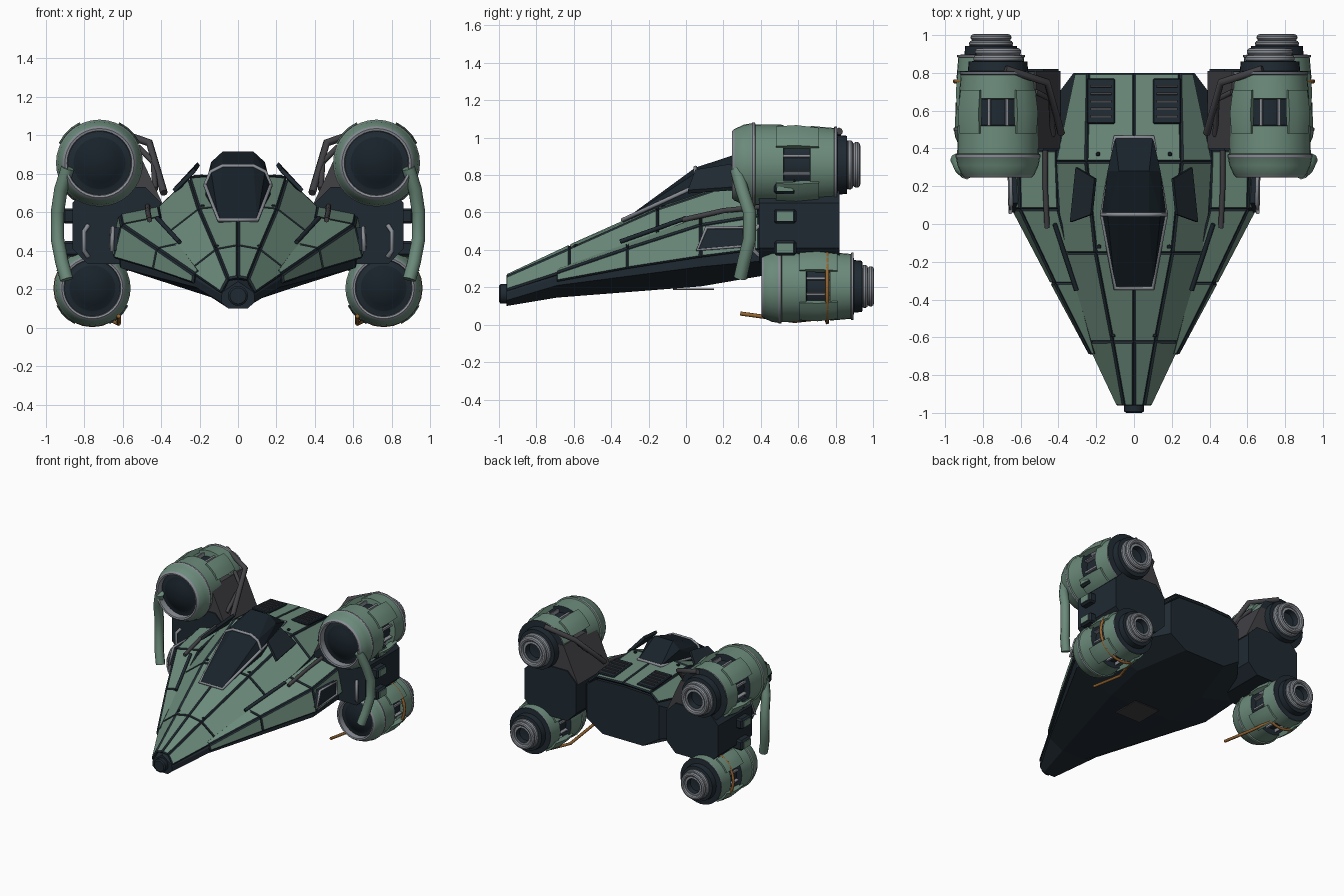
import bpy, bmesh, math
from mathutils import Vector, Matrix

if "Cube" in bpy.data.objects:
    bpy.data.objects.remove(bpy.data.objects["Cube"])


def material(name, rgb):
    m = bpy.data.materials.new(name)
    m.use_nodes = True
    m.diffuse_color = (*rgb, 1)
    m.node_tree.nodes["Principled BSDF"].inputs["Base Color"].default_value = (*rgb, 1)
    return m


GREEN = material("sage green", (0.15, 0.26, 0.20))
NAVY = material("dark navy", (0.014, 0.023, 0.032))
GLASS = material("dark glass", (0.009, 0.016, 0.023))
GREY = material("light grey", (0.25, 0.27, 0.30))
IRON = material("iron grey", (0.055, 0.055, 0.062))
ORANGE = material("burnt orange", (0.30, 0.13, 0.03))


def finish(name, bm, mats, smooth=False, recalc=True):
    if recalc:
        bmesh.ops.recalc_face_normals(bm, faces=bm.faces)
    me = bpy.data.meshes.new(name)
    bm.to_mesh(me)
    bm.free()
    for m in mats:
        me.materials.append(m)
    if smooth:
        me.shade_smooth()
        me.set_sharp_from_angle(angle=math.radians(32))
    ob = bpy.data.objects.new(name, me)
    bpy.context.collection.objects.link(ob)
    return ob


def box(name, centre, size, mat, rot=(0, 0, 0), bevel=0.0):
    bm = bmesh.new()
    bmesh.ops.create_cube(bm, size=1)
    bmesh.ops.scale(bm, vec=size, verts=bm.verts)
    if bevel:
        bmesh.ops.bevel(bm, geom=bm.edges[:], offset=bevel, segments=1, affect='EDGES')
    ob = finish(name, bm, [mat])
    ob.location, ob.rotation_euler = centre, rot
    return ob


def loft(name, rings, mat):
    """Skin closed rings of equal length and cap both ends."""
    bm = bmesh.new()
    rows = [[bm.verts.new(p) for p in r] for r in rings]
    n = len(rows[0])
    for a, b in zip(rows, rows[1:]):
        for i in range(n):
            bm.faces.new((a[i], a[(i + 1) % n], b[(i + 1) % n], b[i]))
    bm.faces.new(rows[0])
    bm.faces.new(rows[-1][::-1])
    return finish(name, bm, [mat])


def pipe(name, pts, radius, mat, closed=False):
    cu = bpy.data.curves.new(name, 'CURVE')
    cu.dimensions = '3D'
    cu.bevel_depth, cu.bevel_resolution, cu.use_fill_caps = radius, 2, True
    sp = cu.splines.new('POLY')
    sp.points.add(len(pts) - 1)
    for p, co in zip(sp.points, pts):
        p.co = (*co, 1)
    sp.use_cyclic_u = closed
    cu.materials.append(mat)
    ob = bpy.data.objects.new(name, cu)
    bpy.context.collection.objects.link(ob)
    return ob


def lathe(name, profile, mats, place, scale, sweeps=((0, 360),), steps=32):
    """Turn (y, radius, material index) points about the y axis, once per sweep."""
    bm = bmesh.new()
    for start, sweep in sweeps:
        n = max(2, round(steps * sweep / 360))
        rows = []
        for k in range(n + 1):
            a = math.radians(start + sweep * k / n)
            rows.append([bm.verts.new((r * math.cos(a), y, r * math.sin(a))) for y, r, _ in profile])
        for a, b in zip(rows, rows[1:]):
            for i in range(len(profile) - 1):
                f = bm.faces.new((a[i], a[i + 1], b[i + 1], b[i]))
                f.material_index = profile[i + 1][2]
    bmesh.ops.remove_doubles(bm, verts=bm.verts, dist=0.0002)
    bmesh.ops.holes_fill(bm, edges=bm.edges, sides=8)
    ob = finish(name, bm, mats, smooth=True)
    ob.location, ob.scale = place, (scale,) * 3
    return ob


def panels(name, rows):
    """Armour skin: each panel is raised and framed by a dark seam."""
    bm = bmesh.new()
    grid = [[bm.verts.new(p) for p in r] for r in rows]
    for a, b in zip(grid, grid[1:]):
        for i in range(len(a) - 1):
            bm.faces.new((a[i], a[i + 1], b[i + 1], b[i]))
    bmesh.ops.recalc_face_normals(bm, faces=bm.faces)
    if sum(f.normal.z for f in bm.faces) < 0:
        bmesh.ops.reverse_faces(bm, faces=bm.faces)
    seams = bmesh.ops.inset_individual(bm, faces=bm.faces[:], thickness=0.008, depth=0.01,
                                       use_even_offset=True)["faces"]
    for f in seams:
        f.material_index = 1
    ob = finish(name, bm, [GREEN, NAVY], recalc=False)
    mod = ob.modifiers.new("thickness", 'SOLIDIFY')
    mod.thickness, mod.offset = 0.015, -1
    return ob


# Dark lower hull
sections = {
    -0.96: [(0, .24), (.08, .185), (.085, .17), (.085, .13), (.05, .10)],
    -0.69: [(0, .37), (.20, .27), (.22, .25), (.22, .21), (.10, .145)],
    0.08: [(0, .68), (.39, .54), (.61, .42), (.61, .31), (.28, .205)],
    0.40: [(0, .75), (.40, .59), (.62, .45), (.62, .34), (.30, .26)],
    0.80: [(0, .73), (.24, .72), (.32, .66), (.32, .39), (.18, .30)]}
loft("lower_hull", [[(x, y, z) for x, z in s] + [(-x, y, z) for x, z in s[:0:-1]]
                    for y, s in sections.items()], NAVY)
lathe("nose_cap", [(0, 0, 0), (0, .042, 0), (.008, .052, 0), (.06, .052, 0), (.06, 0, 0)],
      [NAVY], (0, -1.0, .165), 1, steps=16)
box("belly_hatch", (0, .04, .19), (.22, .22, .008), IRON)

# Green armour of the body: centre line, shoulder and edge at each station
body = {
    -0.96: [(0, .26), (.05, .25), (.09, .18)],
    -0.62: [(0, .42), (.11, .40), (.25, .29)],
    -0.15: [(0, .63), (.20, .61), (.38, .47)],
    0.33: [(0, .79), (.25, .77), (.41, .62)],
    0.80: [(0, .75), (.24, .74), (.31, .68)]}
panels("body_armour", [[(-x, y, z) for x, z in s[:0:-1]] + [(x, y, z) for x, z in s]
                       for y, s in body.items()])

# Canopy and its frame
bm = bmesh.new()
for x, y, z in [(.1, -.34, .555), (.1, -.3, .5), (.17, .05, .66), (.17, .05, .74), (.14, .05, .81),
                (.08, .05, .84), (.14, .28, .86), (.08, .28, .915), (.1, .46, .79), (.1, .46, .72)]:
    for s in (1, -1):
        bm.verts.new((s * x, y, z))
bmesh.ops.convex_hull(bm, input=bm.verts)
finish("canopy", bm, [GLASS])
rim = [(.1, -.34, .56), (.17, .05, .74), (.1, .46, .79)]
pipe("canopy_rim", rim + [(-x, y, z) for x, y, z in rim[::-1]], .011, GREY, closed=True)
arch = [(.17, .05, .74), (.14, .05, .81), (.08, .05, .84)]
pipe("canopy_arch", arch + [(-x, y, z) for x, y, z in arch[::-1]], .011, GREY)

# Engine profile: intake dome, lip, cowl, open gap, rear cowl, nozzle
G, N, L, S = 0, 1, 2, 3
engine = [(.0, 0, S), (.006, .05, S), (.022, .10, S), (.045, .135, S), (.05, .165, N), (.0, .168, L),
          (-.003, .18, L), (.01, .192, L), (.06, .215, G), (.10, .222, G), (.105, .226, L),
          (.118, .226, L), (.122, .216, G), (.27, .214, G), (.275, .165, N), (.41, .165, N),
          (.415, .208, G), (.54, .197, G), (.545, .205, L), (.556, .205, L), (.56, .16, N),
          (.61, .155, N), (.615, .1, N), (.66, .1, N), (.665, .065, L), (.62, .06, N), (.61, 0, N)]
claw = [(.23, .2, 0), (.23, .228, 0), (.34, .236, 0), (.46, .22, 0), (.46, .19, 0), (.23, .2, 0)]
rod = [(.27, .16, 0), (.27, .19, 0), (.42, .19, 0), (.42, .16, 0), (.27, .16, 0)]


def ring(y, major, minor):
    return [(y + minor * math.cos(k * math.pi / 5), major + minor * math.sin(k * math.pi / 5), 0)
            for k in range(11)]


for s, side in ((1, "left"), (-1, "right")):
    def mir(pts):
        return [(s * x, y, z) for x, y, z in pts]

    for level, place, scale in (("upper", (s * .72, .25, .855), 1.0),
                                ("lower", (s * .757, .405, .205), .88)):
        tag = f"{side}_{level}"
        lathe(f"{tag}_engine", engine, [GREEN, NAVY, GREY, GLASS], place, scale)
        lathe(f"{tag}_engine_claws", claw, [GREEN], place, scale,
              [(a - 19, 38) for a in (45, 135, 225, 315)])
        lathe(f"{tag}_engine_rods", rod, [GREY], place, scale,
              [(a - 2, 4) for a in range(15, 360, 30)])
        for i, (y, r) in enumerate(((.625, .112), (.662, .103))):
            lathe(f"{tag}_nozzle_ring_{i + 1}", ring(y, r, .02), [GREY], place, scale)

    # Wing armour running back from the nose
    wing = {-0.69: [(.20, .29), (.225, .275), (.23, .23)],
            -0.31: [(.30, .43), (.415, .405), (.435, .30)],
            0.08: [(.40, .57), (.60, .53), (.64, .36)],
            0.39: [(.41, .62), (.61, .58), (.65, .40)]}
    panels(f"{side}_wing_armour", [[(s * x, y, z) for x, z in w] for y, w in wing.items()])
    pipe(f"{side}_wing_slot", mir([(.305, -.35, .445), (.42, .0, .57)]), .012, NAVY)
    pipe(f"{side}_wing_conduit", mir([(.46, -.02, .56), (.47, .2, .61), (.47, .4, .63)]), .014, IRON)

    # Side intake: dark plate in a grey frame
    frame = mir([(.655, .06, .40), (.65, .11, .52), (.655, .31, .52), (.66, .31, .42)])
    pipe(f"{side}_intake_frame", frame, .01, GREY, closed=True)
    loft(f"{side}_intake", [frame, [(x - s * .06, y, z) for x, y, z in frame]], NAVY)

    # Pylon between the engines, with brackets on its outer face
    outline = [(.40, .41), (.48, .33), (.78, .33), (.86, .41), (.86, .65), (.78, .73), (.48, .73), (.40, .65)]
    loft(f"{side}_pylon", [[(s * x, y, z) for x, z in outline] for y in (.39, .82)], NAVY)
    for i, z in enumerate((.41, .58, .74)):
        box(f"{side}_bracket_{i + 1}", (s * .865, .53, z), (.09, .12, .08), NAVY, bevel=.012)
        box(f"{side}_bracket_face_{i + 1}", (s * .912, .53, z), (.008, .085, .05), GREEN)
    pipe(f"{side}_pylon_hose", mir([(.78, .39, .53), (.80, .36, .50), (.80, .36, .40), (.78, .39, .37)]),
         .012, GREY)

    # Iron gusset and struts up to the upper engine
    gusset = [(.39, .64), (.64, .64), (.66, .92), (.52, .92)]
    loft(f"{side}_gusset", [[(s * x, y, z) for x, z in gusset] for y in (.40, .81)], IRON)
    pipe(f"{side}_strut", mir([(.68, .82, 1.035), (.46, .75, .96), (.385, .48, .70)]), .02, IRON)
    pipe(f"{side}_strut_inner", mir([(.52, .70, .94), (.44, .66, .86), (.43, .47, .72)]), .015, IRON)

    # Green hose joining the two engine fronts
    pipe(f"{side}_engine_hose", mir([(.885, .27, .83), (.92, .30, .72), (.938, .34, .60), (.938, .34, .46),
                                     (.915, .31, .34), (.89, .29, .25)]), .035, GREEN)

    # Orange fuel line wrapping the lower engine
    wrap = [(.757 + .192 * math.cos(a), .755, .205 + .192 * math.sin(a))
            for a in (math.radians(d) for d in range(-120, 91, 15))]
    pipe(f"{side}_fuel_line", mir([(.62, .29, .06), (.62, .58, .02)] + wrap), .011, ORANGE)

    # Canopy fin, deck vent and bolts
    fin = mir([(.34, .01, .72), (.31, .30, .74), (.21, .24, .86), (.23, .05, .83)])
    loft(f"{side}_canopy_fin", [fin, [(x - s * .012, y, z - .018) for x, y, z in fin]], NAVY)
    tilt = (-.085, 0, 0)
    box(f"{side}_deck_vent", (s * .175, .65, .769), (.15, .24, .02), NAVY, tilt, .006)
    for i in range(5):
        y = .57 + .04 * i
        box(f"{side}_vent_louver_{i + 1}", (s * .175, y, .781 - .085 * (y - .65)), (.11, .012, .012), IRON, tilt)
    for i, (x, y, z) in enumerate([(.11, -.59, .423), (.185, -.12, .632), (.19, .37, .788)]):
        box(f"{side}_bolt_{i + 1}", (s * x, y, z), (.022, .022, .016), NAVY, bevel=.005)
